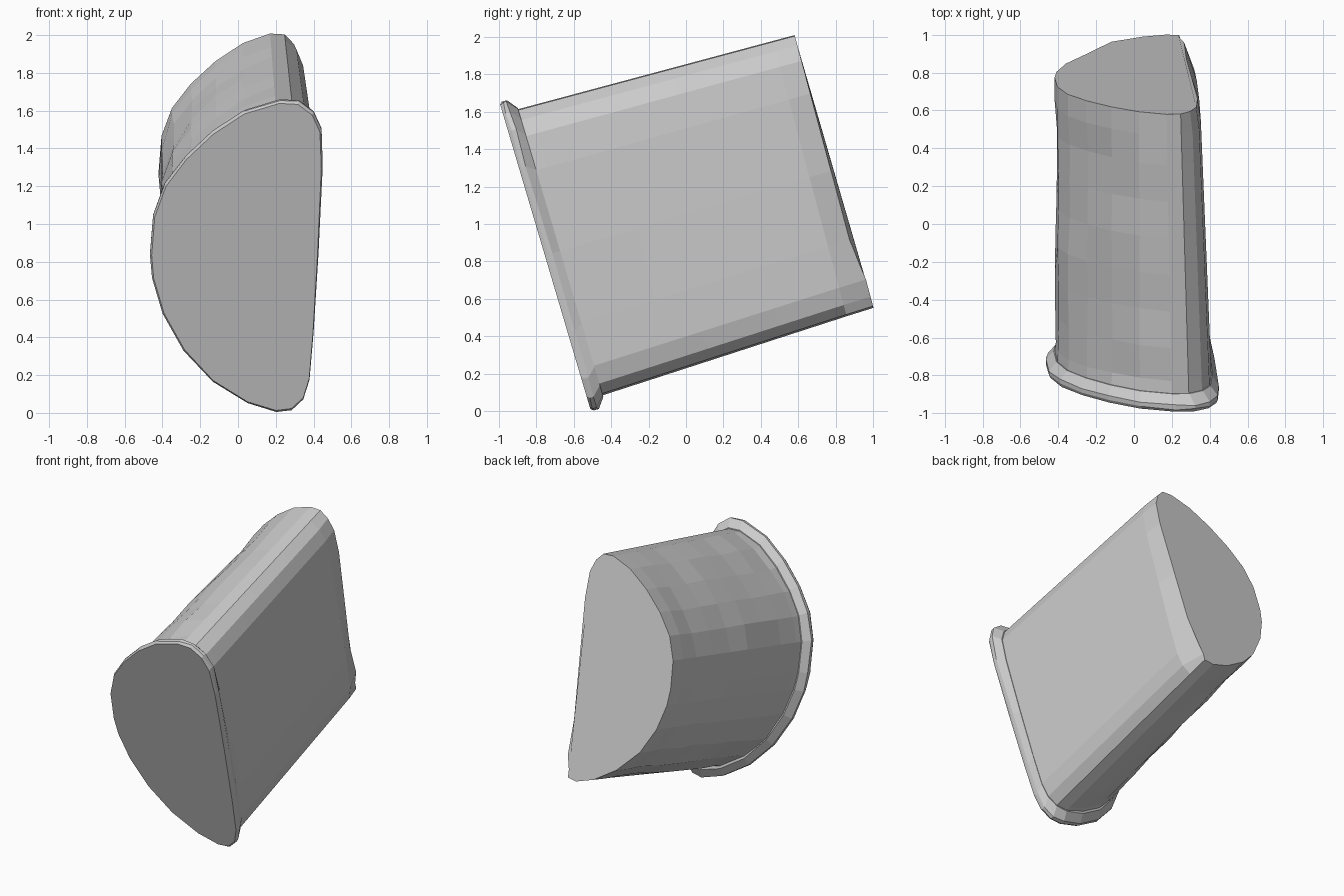
import bpy, bmesh, math, random
from mathutils import Matrix

if "Cube" in bpy.data.objects:
    bpy.data.objects.remove(bpy.data.objects["Cube"])

random.seed(4)
TILT = Matrix.Rotation(math.radians(15), 4, 'X')

# D-shaped cross-section (x, height along the tilted end plane)
PROFILE = [(.2, .195), (.05, .24), (-.12, .35), (-.26, .51), (-.36, .70),
           (-.41, .88), (-.42, 1.0), (-.405, 1.2), (-.35, 1.36), (-.25, 1.5),
           (-.12, 1.63), (.03, 1.735), (.2, 1.79), (.29, 1.785), (.36, 1.73),
           (.40, 1.64), (.41, 1.45), (.40, 1.0), (.385, .6), (.37, .36),
           (.34, .26), (.28, .205)]


def loft(name, rings):
    """Skin closed rings of points, cap both ends, tilt the result."""
    bm = bmesh.new()
    loops = [[bm.verts.new(p) for p in ring] for ring in rings]
    n = len(loops[0])
    for a, b in zip(loops, loops[1:]):
        for i in range(n):
            j = (i + 1) % n
            bm.faces.new((a[i], a[j], b[j], b[i]))
    bm.faces.new(loops[0])
    bm.faces.new(loops[-1])
    bmesh.ops.recalc_face_normals(bm, faces=bm.faces)
    bm.transform(TILT)
    mesh = bpy.data.meshes.new(name)
    bm.to_mesh(mesh)
    bm.free()
    ob = bpy.data.objects.new(name, mesh)
    bpy.context.collection.objects.link(ob)
    return ob


def body_ring(a, rough, bevel=0.0):
    """Section at distance a: narrows toward the back, with slight dents."""
    t = (a + .46) / 1.54
    ring = []
    for x, v in PROFILE:
        y = a
        if x > 0:
            x *= 1 - .15 * t
        v2 = 1.785 + (v - 1.785) * (1 - .05 * t)
        if x > .25:
            x -= bevel * min(1, max(.2, 1.7 - v))
        if bevel and v < .4:
            y += .03                      # small lip at the lower back edge
        k = 1 - rough * random.random()
        if x < .1:
            x, v2 = .1 + (x - .1) * k, 1 + (v2 - 1) * k
        ring.append((x, y, v2))
    return ring


# Main body: crumpled curved back, flat right side, bevelled rear edge
steps = [-.46, -.38, -.2, 0, .2, .4, .6, .8, .96]
rings = [body_ring(a, .025 if -.4 < a < .9 else 0) for a in steps]
rings.append(body_ring(1.08, 0, .05))
loft("body", rings)


def flange_ring(grow, front, rough=0.0):
    """Outline of the end plate; grow 0 = body outline, 1 = full rim."""
    ring = []
    for x, v in PROFILE:
        x *= 1 + grow * (.11 if x < 0 else .11 * v / 1.7)
        v = 1 + (v - 1) * (1 + .078 * grow)
        a = front - .045 * (v - .14) / 1.72
        ring.append((x, a + rough * random.uniform(-1, 1), v))
    return ring


# Thin flared plate over the front end
loft("front_plate", [flange_ring(.8, -.49), flange_ring(1, -.475, .006),
                     flange_ring(1, -.45, .006), flange_ring(.1, -.405)])
